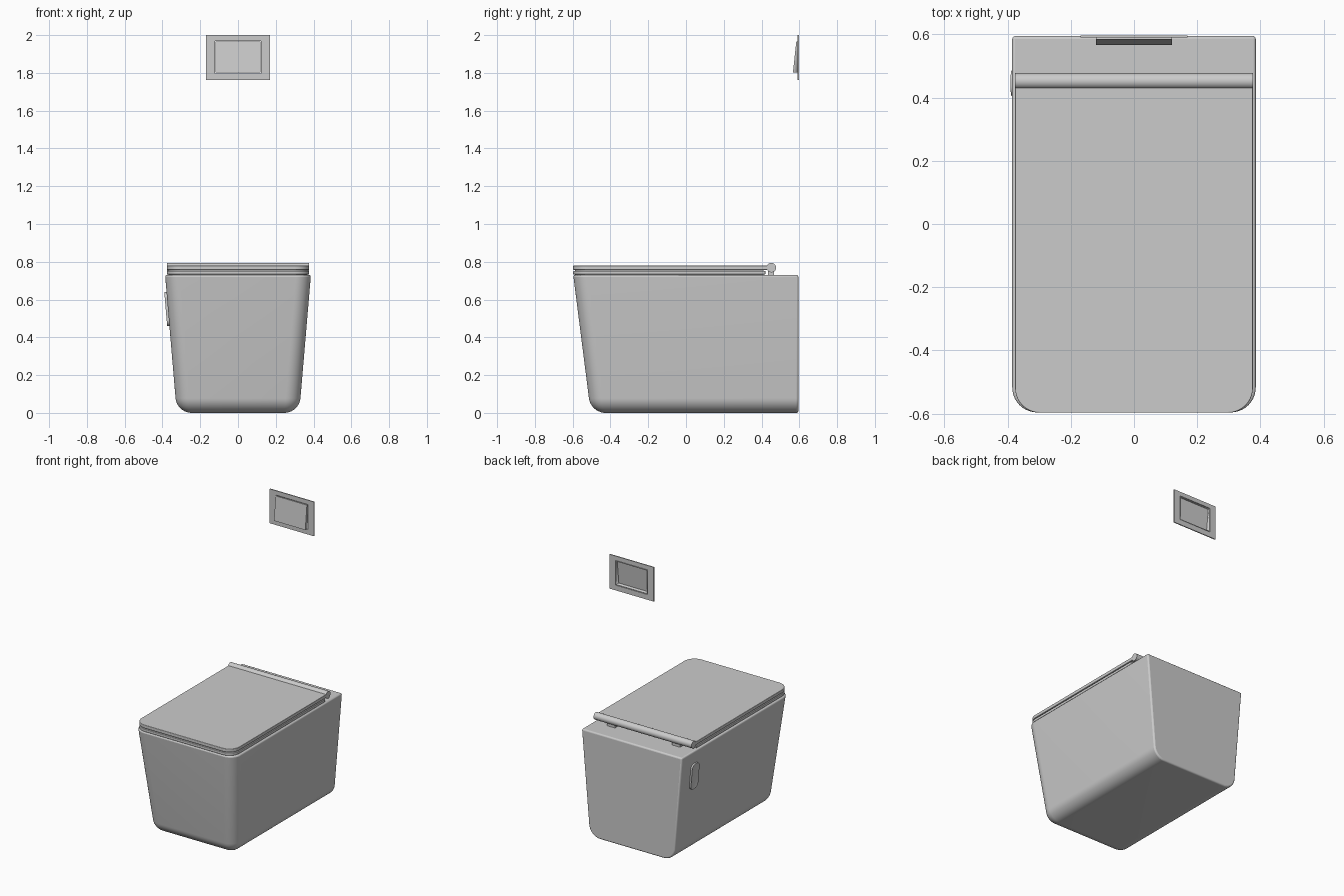
import bpy, bmesh, math
from mathutils import Vector

if "Cube" in bpy.data.objects:
    bpy.data.objects.remove(bpy.data.objects["Cube"])


def finish(name, bm, edge_bevel=0.0, angle=35):
    bmesh.ops.recalc_face_normals(bm, faces=bm.faces[:])
    me = bpy.data.meshes.new(name)
    bm.to_mesh(me)
    bm.free()
    ob = bpy.data.objects.new(name, me)
    bpy.context.collection.objects.link(ob)
    if edge_bevel:
        m = ob.modifiers.new("soft_edges", 'BEVEL')
        m.width, m.segments = edge_bevel, 3
        m.limit_method, m.angle_limit = 'ANGLE', math.radians(40)
    bpy.ops.object.select_all(action='DESELECT')
    bpy.context.view_layer.objects.active = ob
    ob.select_set(True)
    bpy.ops.object.shade_smooth_by_angle(angle=math.radians(angle))
    return ob


def box(lo, hi):
    bm = bmesh.new()
    bmesh.ops.create_cube(bm, size=1)
    for v in bm.verts:
        v.co = Vector([lo[i] if v.co[i] < 0 else hi[i] for i in range(3)])
    return bm


def round_edges(bm, test, radius, segments=8):
    edges = [e for e in bm.edges if test(e.verts[0].co, e.verts[1].co)]
    bmesh.ops.bevel(bm, geom=edges, offset=radius, offset_type='OFFSET',
                    segments=segments, profile=0.5, affect='EDGES')


def rings(loops, closed=False, cap=False):
    bm = bmesh.new()
    rows = [[bm.verts.new(p) for p in loop] for loop in loops]
    pairs = list(zip(rows, rows[1:])) + ([(rows[-1], rows[0])] if closed else [])
    for a, b in pairs:
        for i in range(4):
            j = (i + 1) % 4
            bm.faces.new((a[i], a[j], b[j], b[i]))
    if cap:
        bm.faces.new(rows[-1])
    return bm


def rect(hw, z0, z1, y_low, y_high):
    return [(-hw, y_low, z0), (hw, y_low, z0), (hw, y_high, z1), (-hw, y_high, z1)]


# Tapered bowl body: rounded bottom and front corners, flat back
TOP = 0.73
bm = box((-0.386, -0.597, 0), (0.386, 0.595, TOP))
for v in bm.verts:
    if v.co.z < 0.01:
        v.co.x *= 0.324 / 0.386
        if v.co.y < 0:
            v.co.y = -0.504


def body_edge(a, b):
    bottom = a.z < 0.01 and b.z < 0.01
    front = a.y < 0 and b.y < 0
    top = a.z > 0.7 and b.z > 0.7
    back = a.y > 0.5 and b.y > 0.5
    return (bottom or front) and not (top or back)


round_edges(bm, body_edge, 0.078, 10)
finish("body", bm, edge_bevel=0.01)


# Seat and lid: slabs with rounded front corners
def slab(name, hw, y0, y1, z0, z1, bevel):
    bm = box((-hw, y0, z0), (hw, y1, z1))
    round_edges(bm, lambda a, b: a.y < 0 and b.y < 0 and abs(a.x - b.x) < 0.01,
                0.078, 10)
    finish(name, bm, edge_bevel=bevel)


slab("seat_bumper", 0.367, -0.587, 0.41, 0.728, 0.760, 0)
slab("seat", 0.376, -0.597, 0.42, 0.733, 0.752, 0.003)
slab("lid", 0.376, -0.597, 0.44, 0.757, 0.780, 0.003)

# Hinge bar along the back of the lid
bm = bmesh.new()
bmesh.ops.create_cone(bm, cap_ends=True, segments=32, radius1=0.025,
                      radius2=0.025, depth=0.752)
for v in bm.verts:
    x, y, z = v.co
    v.co = (z, 0.452 + y, 0.769 + x)
finish("hinge_bar", bm)

# Hinge mounts tucked between bar and body
for side in (-1, 1):
    finish("hinge_mount", box((side * 0.25 - 0.03, 0.435, 0.725),
                              (side * 0.25 + 0.03, 0.465, 0.76)))

# Side cover on the left wall, following its slope, with a shallow recess
bm = box((-0.336, 0.405, 0.46), (-0.316, 0.485, 0.64))
round_edges(bm, lambda a, b: abs(a.x - b.x) > 0.01, 0.03, 6)
outer = [f for f in bm.faces if all(v.co.x < -0.33 for v in f.verts)]
bmesh.ops.inset_region(bm, faces=outer, thickness=0.006)
for v in {v for f in outer for v in f.verts}:
    v.co.x += 0.003
for v in bm.verts:
    v.co.x -= v.co.z * 0.062 / TOP
finish("side_cover", bm)

# Wall flush plate: open frame
Y0, Y1 = 0.590, 0.597
finish("flush_frame", rings([
    rect(0.17, 1.762, 2.0, Y1, Y1), rect(0.17, 1.762, 2.0, Y0, Y0),
    rect(0.123, 1.798, 1.970, Y0, Y0), rect(0.123, 1.798, 1.970, Y1, Y1)],
    closed=True))

# Flush button: tilted shell, hollow at the back
bm = rings([rect(0.120, 1.801, 1.967, 0.596, 0.596),
            rect(0.120, 1.801, 1.967, 0.566, 0.584)], cap=True)
button = finish("flush_button", bm)
shell = button.modifiers.new("thickness", 'SOLIDIFY')
shell.thickness, shell.offset = 0.004, -1
